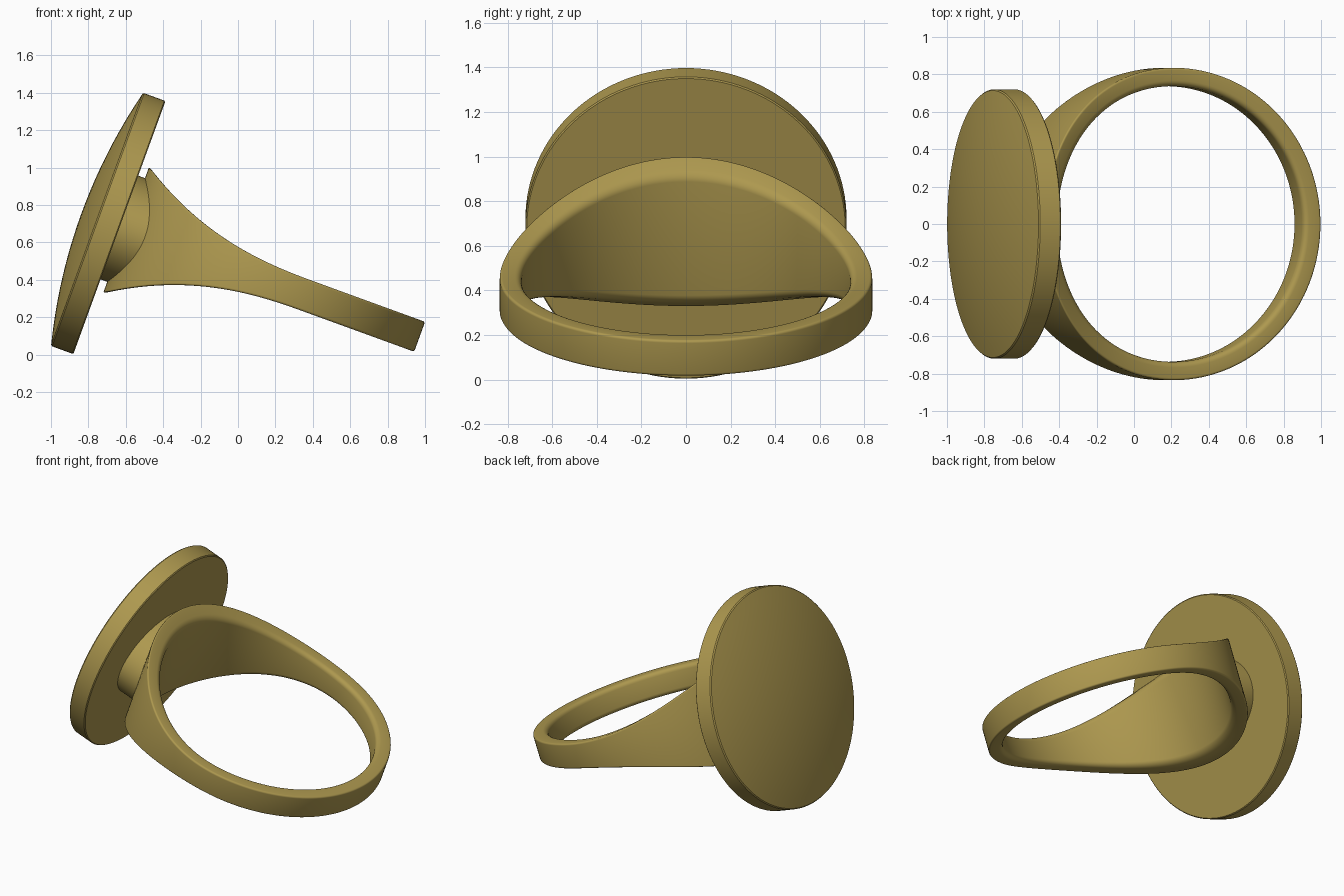
import bpy, bmesh, math
from mathutils import Matrix, Vector

if "Cube" in bpy.data.objects:
    bpy.data.objects.remove(bpy.data.objects["Cube"])

# Local frame: x points across the ring, z is the finger axis; tilted 20 degrees
TILT = Matrix.Translation((0, 0, -0.006)) @ Matrix.Rotation(math.radians(20), 4, 'Y')
CX, CZ = 0.043, 0.427          # ring centre in the local frame
RI, RO = 0.737, 0.835          # inner and outer ring radius

gold = bpy.data.materials.new("antique gold")
gold.diffuse_color = (0.42, 0.315, 0.078, 1)
gold.use_nodes = True
gold.node_tree.nodes["Principled BSDF"].inputs["Base Color"].default_value = gold.diffuse_color


def loft(name, rings, closed=False, caps=False):
    """Skin a list of equal-length point loops into one smooth object."""
    bm = bmesh.new()
    loops = [[bm.verts.new(p) for p in ring] for ring in rings]
    n = len(loops[0])
    for i in range(len(loops) if closed else len(loops) - 1):
        a, b = loops[i], loops[(i + 1) % len(loops)]
        for j in range(n):
            k = (j + 1) % n
            bm.faces.new((a[j], a[k], b[k], b[j]))
    if caps:
        bm.faces.new(loops[0])
        bm.faces.new(loops[-1])
    bmesh.ops.recalc_face_normals(bm, faces=bm.faces)
    bm.transform(TILT)
    me = bpy.data.meshes.new(name)
    bm.to_mesh(me)
    bm.free()
    me.materials.append(gold)
    me.shade_smooth()
    me.set_sharp_from_angle(angle=math.radians(32))
    ob = bpy.data.objects.new(name, me)
    bpy.context.collection.objects.link(ob)
    return ob


def half_width(x):
    """Band half width: slim at the back, flaring toward the face."""
    return 0.085 + 0.27 * (max(0.0, 0.25 - x) / 1.034) ** 2.45


# Ring band: rounded rectangular section swept round the finger
def band_section(t):
    pts = []
    for cr, sz, start, rad in ((RO, 1, 0, 0.012), (RI, 1, 90, 0.03),
                               (RI, -1, 180, 0.03), (RO, -1, 270, 0.012)):
        centre = cr - rad if cr == RO else cr + rad
        for k in range(6):
            a = math.radians(start + 18 * k)
            r = centre + rad * math.cos(a)
            x = CX + r * math.cos(t)
            z = sz * (half_width(x) - rad) + rad * math.sin(a)
            pts.append((x, r * math.sin(t), CZ + z))
    return pts


N = 160
loft("ring_band", [band_section(2 * math.pi * i / N) for i in range(N)], closed=True)


# Oval neck joining band and face, its inner end following the band's curve
def oval(x_of_y, ry, rz, n=96):
    out = []
    for i in range(n):
        a = 2 * math.pi * i / n
        y = ry * math.cos(a)
        out.append((x_of_y(y), y, CZ + rz * math.sin(a)))
    return out


loft("neck", [oval(lambda y: -0.85, 0.41, 0.295),
              oval(lambda y: CX - math.sqrt(0.78 ** 2 - y * y), 0.41, 0.295)])

# Round face: flat back, short rim, shallow domed front
R, SAG = 0.72, 0.09
dome_r = (R * R + SAG * SAG) / (2 * SAG)
profile = [(-0.83, R - 0.006), (-0.836, R), (-0.951, R)]
for k in range(12):
    r = (R - 0.006) * (1 - k / 12)
    profile.append((-0.957 - SAG + dome_r - math.sqrt(dome_r ** 2 - r * r), r))
profile.append((-0.957 - SAG, 0.004))
loft("face_disc", [oval(lambda y, x=x: x, r, r, 128) for x, r in profile], caps=True)
